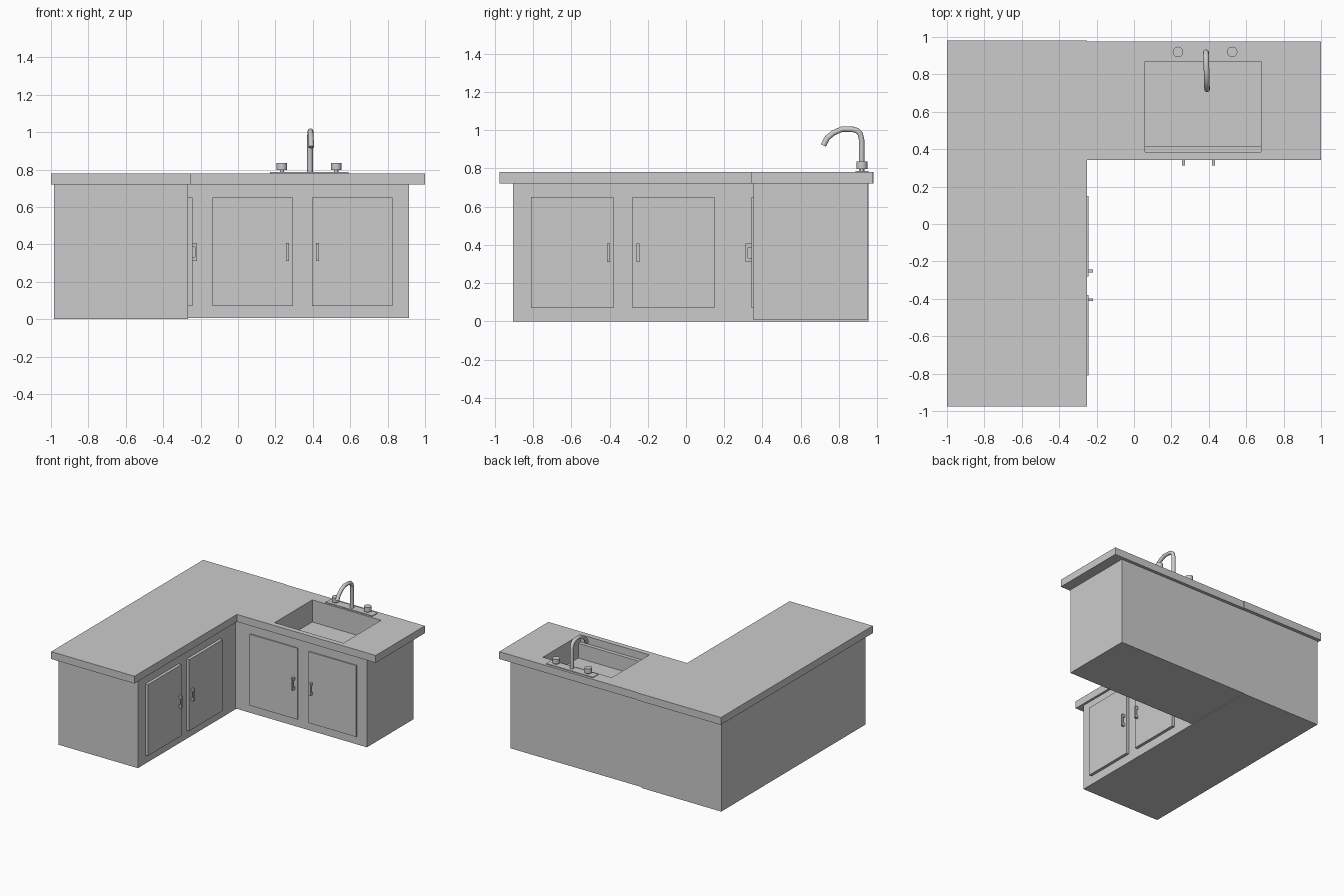
import bpy, bmesh
from mathutils import Vector

if "Cube" in bpy.data.objects:
    bpy.data.objects.remove(bpy.data.objects["Cube"])


def box(name, lo, hi):
    bm = bmesh.new()
    bmesh.ops.create_cube(bm, size=1)
    for v in bm.verts:
        v.co = Vector([(lo[i] + hi[i]) / 2 + v.co[i] * (hi[i] - lo[i]) for i in range(3)])
    me = bpy.data.meshes.new(name)
    bm.to_mesh(me)
    bm.free()
    ob = bpy.data.objects.new(name, me)
    bpy.context.collection.objects.link(ob)
    return ob


def cylinder(name, x, y, z0, z1, r):
    bpy.ops.mesh.primitive_cylinder_add(vertices=20, radius=r, depth=z1 - z0,
                                        location=(x, y, (z0 + z1) / 2))
    ob = bpy.context.object
    ob.name = name
    bpy.ops.object.shade_smooth_by_angle()
    return ob


def cut(target, cutter):
    m = target.modifiers.new("cut", 'BOOLEAN')
    m.object = cutter
    m.operation = 'DIFFERENCE'
    m.solver = 'EXACT'
    cutter.hide_render = True
    cutter.hide_set(True)


# Cabinets
box("left_cabinet", (-0.985, -0.905, 0), (-0.268, 0.953, 0.72))
sink_cabinet = box("sink_cabinet", (-0.268, 0.352, 0.006), (0.915, 0.95, 0.72))

# Countertops
box("left_countertop", (-1, -0.975, 0.72), (-0.25, 0.98, 0.78))
sink_top = box("sink_countertop", (-0.25, 0.343, 0.72), (1, 0.975, 0.78))

# Sink: opening in the top, basin sunk into the cabinet with a front ledge
cut(sink_top, box("opening_cutter", (0.06, 0.385, 0.65), (0.68, 0.87, 0.85)))
cut(sink_cabinet, box("basin_cutter", (0.06, 0.415, 0.60), (0.68, 0.87, 0.80)))


# Doors and bracket handles; s is the position along the wing
def wing_box(name, wing, s0, s1, d0, d1, z0, z1):
    if wing == "left":
        return box(name, (d0 - 0.268, s0, z0), (d1 - 0.268, s1, z1))
    return box(name, (s0, 0.352 - d1, z0), (s1, 0.352 - d0, z1))


def door(wing, s0, handle, thick, reach):
    wing_box(wing + "_door", wing, s0, s0 + 0.43, -0.005, thick, 0.07, 0.65)
    h0, h1 = handle - 0.008, handle + 0.008
    wing_box(wing + "_handle_grip", wing, h0, h1, reach - 0.012, reach, 0.31, 0.408)
    for z in (0.31, 0.386):
        wing_box(wing + "_handle_post", wing, h0, h1, thick - 0.002, reach - 0.012, z, z + 0.022)


door("left", -0.81, -0.405, 0.024, 0.05)
door("left", -0.28, -0.25, 0.024, 0.05)
door("sink", -0.135, 0.265, 0.01, 0.04)
door("sink", 0.395, 0.425, 0.01, 0.04)

# Tap plate and knobs
box("tap_plate", (0.17, 0.885, 0.779), (0.59, 0.955, 0.786))
for x in (0.235, 0.525):
    cylinder("knob_stem", x, 0.92, 0.78, 0.80, 0.011)
    cylinder("knob", x, 0.92, 0.797, 0.835, 0.028)

# Tap spout: round tube along a bent path
path = [(0.385, 0.918, 0.78), (0.385, 0.918, 0.95), (0.385, 0.911, 0.98), (0.386, 0.893, 0.998),
        (0.386, 0.87, 1.004), (0.388, 0.815, 1.005), (0.389, 0.77, 0.985),
        (0.39, 0.738, 0.958), (0.391, 0.718, 0.92)]
cu = bpy.data.curves.new("tap_spout", 'CURVE')
cu.dimensions = '3D'
cu.bevel_depth = 0.015
cu.bevel_resolution = 3
cu.use_fill_caps = True
sp = cu.splines.new('POLY')
sp.points.add(len(path) - 1)
for p, co in zip(sp.points, path):
    p.co = (*co, 1)
bpy.context.collection.objects.link(bpy.data.objects.new("tap_spout", cu))
